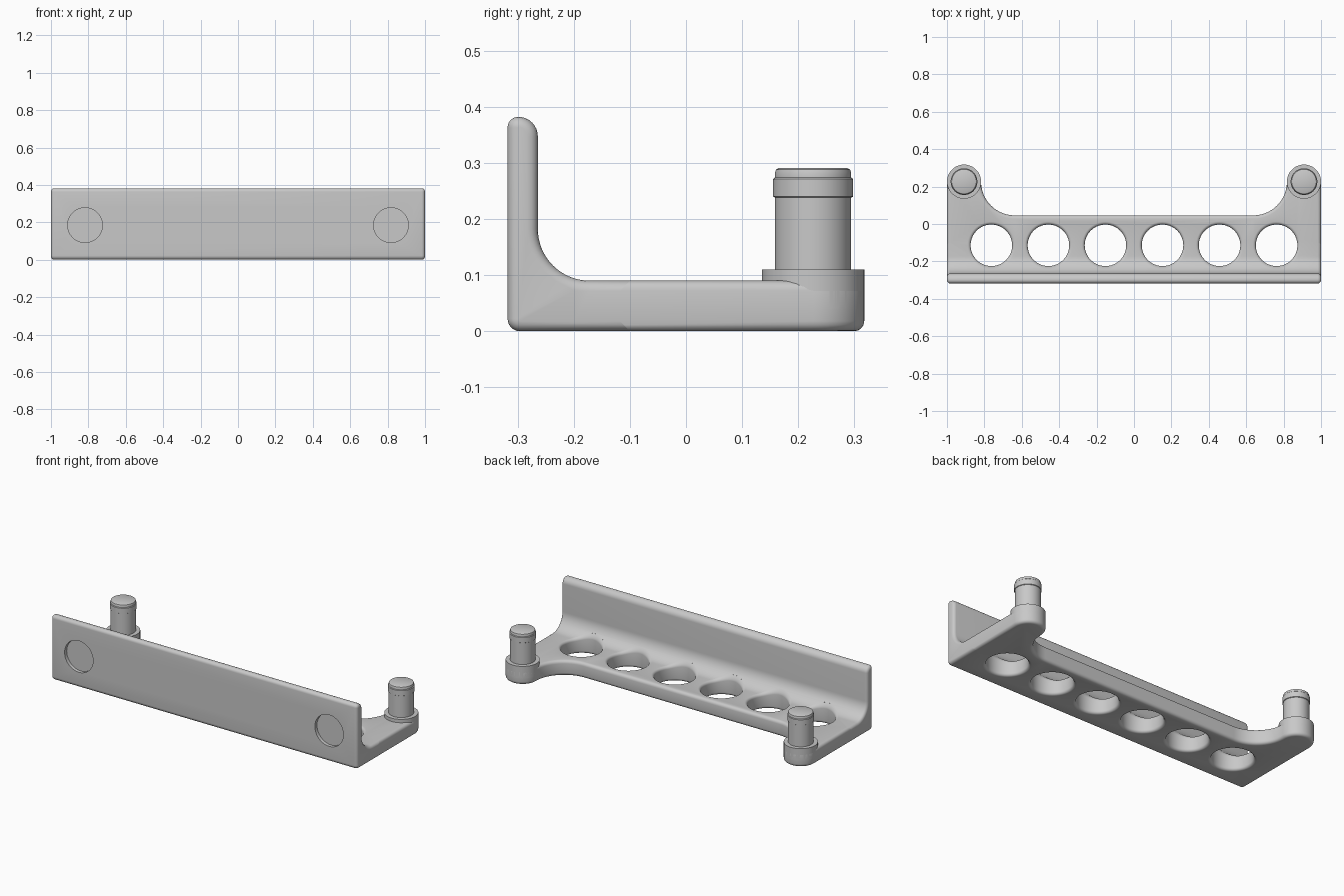
import bpy, bmesh
from math import cos, sin, radians, pi, sqrt

cube = bpy.data.objects.get("Cube")
if cube:
    bpy.data.objects.remove(cube)

grey = bpy.data.materials.new("light_grey")
grey.use_nodes = True
grey.diffuse_color = (0.58, 0.58, 0.58, 1)
grey.node_tree.nodes["Principled BSDF"].inputs["Base Color"].default_value = (0.58, 0.58, 0.58, 1)

EDGE = 0.018           # rounding of the outer edges
FLOOR = 0.09           # floor thickness
BOSS_Y, BOSS_R = 0.2265, 0.0912
BOSS_X = 1 - BOSS_R
COVE_Y, COVE_Z, COVE_R = -0.172, 0.182, 0.092


def arc(cx, cy, r, a0, a1, n):
    angles = [radians(a0 + (a1 - a0) * i / n) for i in range(n + 1)]
    return [(cx + r * cos(a), cy + r * sin(a)) for a in angles]


def finish(name, bm):
    bmesh.ops.recalc_face_normals(bm, faces=bm.faces)
    mesh = bpy.data.meshes.new(name)
    bm.to_mesh(mesh)
    bm.free()
    mesh.materials.append(grey)
    obj = bpy.data.objects.new(name, mesh)
    bpy.context.collection.objects.link(obj)
    return obj


def rounded_prism(name, points, place, depth):
    """Extrude an outline by depth and round the edges of both caps."""
    bm = bmesh.new()
    cap = bm.faces.new([bm.verts.new(place(p)) for p in points])
    out = bmesh.ops.extrude_face_region(bm, geom=[cap], use_keep_orig=True)["geom"]
    moved = [v for v in out if isinstance(v, bmesh.types.BMVert)]
    bmesh.ops.translate(bm, verts=moved, vec=depth)
    end = next(f for f in out if isinstance(f, bmesh.types.BMFace))
    rim = list(cap.edges) + list(end.edges)
    bmesh.ops.bevel(bm, geom=rim, offset=EDGE, segments=4, profile=0.5,
                    affect="EDGES", clamp_overlap=False)
    return finish(name, bm)


def lathe(name, profile, steps=64):
    """Turn an (r, z) profile around the z axis."""
    bm = bmesh.new()
    verts = [bm.verts.new((r, 0, z)) for r, z in profile]
    edges = [bm.edges.new(pair) for pair in zip(verts, verts[1:])]
    bmesh.ops.spin(bm, geom=verts + edges, axis=(0, 0, 1), cent=(0, 0, 0),
                   angle=2 * pi, steps=steps)
    bmesh.ops.remove_doubles(bm, verts=bm.verts, dist=0.0001)
    return finish(name, bm)


def combine(target, tool, operation):
    bpy.context.view_layer.update()
    mod = target.modifiers.new(operation.lower(), "BOOLEAN")
    mod.operation, mod.solver, mod.object = operation, "EXACT", tool
    bpy.context.view_layer.objects.active = target
    bpy.ops.object.modifier_apply(modifier=mod.name)
    bpy.data.objects.remove(tool)


def smooth(obj):
    bpy.ops.object.select_all(action="DESELECT")
    obj.select_set(True)
    bpy.context.view_layer.objects.active = obj
    bpy.ops.object.shade_smooth_by_angle(angle=radians(30))


# Upright front wall with a cove running into the floor
wall = ([(-0.1, 0), (-0.1, FLOOR)]
        + arc(COVE_Y, COVE_Z, COVE_R, 270, 180, 16)
        + arc(-0.299, 0.347, 0.035, 0, 90, 8)
        + arc(-0.299, 0.363, 0.019, 90, 180, 6)[1:]
        + arc(-0.296, 0.022, 0.022, 180, 270, 6))
bracket = rounded_prism("bracket_body", wall, lambda p: (-1, p[0], p[1]), (2, 0, 0))

# Floor plate with two rear arms and a wide bay between them
bay_r = BOSS_Y - 0.046
half = ([(1, -0.2)] + arc(BOSS_X, BOSS_Y, BOSS_R, 0, 180, 32)
        + arc(BOSS_X - BOSS_R - bay_r, BOSS_Y, bay_r, 0, -90, 20)[1:])
outline = half + [(-x, y) for x, y in reversed(half)]
floor = rounded_prism("floor_plate", outline, lambda p: (p[0], p[1], 0), (0, 0, FLOOR))
combine(bracket, floor, "UNION")

# Row of six holes with eased rims; the upper rim climbs with the cove
rim, hole_r, hole_y = 0.016, 0.111, -0.114
hole = ([(0, -0.02), (hole_r + rim, -0.02)]
        + arc(hole_r + rim, rim, rim, 270, 180, 5)
        + arc(hole_r + rim, FLOOR - rim, rim, 180, 90, 5)
        + [(hole_r + rim, 0.25), (0, 0.25)])
for i in range(6):
    cutter = lathe("hole_cutter", hole)
    for v in cutter.data.vertices:
        reach = COVE_Y - (v.co.y + hole_y)
        if v.co.z > FLOOR / 2 and reach > 0:
            v.co.z += COVE_R - sqrt(COVE_R ** 2 - reach ** 2)
    cutter.location = ((i - 2.5) * 0.305, hole_y, 0)
    combine(bracket, cutter, "DIFFERENCE")

# Round pockets in the front face
for side in (-1, 1):
    cutter = lathe("pocket_cutter", [(0, -0.02), (0.093, -0.02), (0.093, 0.02), (0, 0.02)])
    cutter.rotation_euler.x = pi / 2
    cutter.location = (side * 0.818, -0.318, 0.185)
    combine(bracket, cutter, "DIFFERENCE")
smooth(bracket)

# Turned posts: boss, pin, collar and cap
post = [(0, 0.04), (BOSS_R, 0.04), (BOSS_R, 0.11), (0.068, 0.11), (0.068, 0.238),
        (0.0715, 0.24), (0.0715, 0.271), (0.068, 0.274), (0.068, 0.282),
        (0.066, 0.288), (0.06, 0.291), (0, 0.291)]
for name, side in (("left_post", 1), ("right_post", -1)):
    obj = lathe(name, post)
    obj.location = (side * BOSS_X, BOSS_Y, 0)
    smooth(obj)
